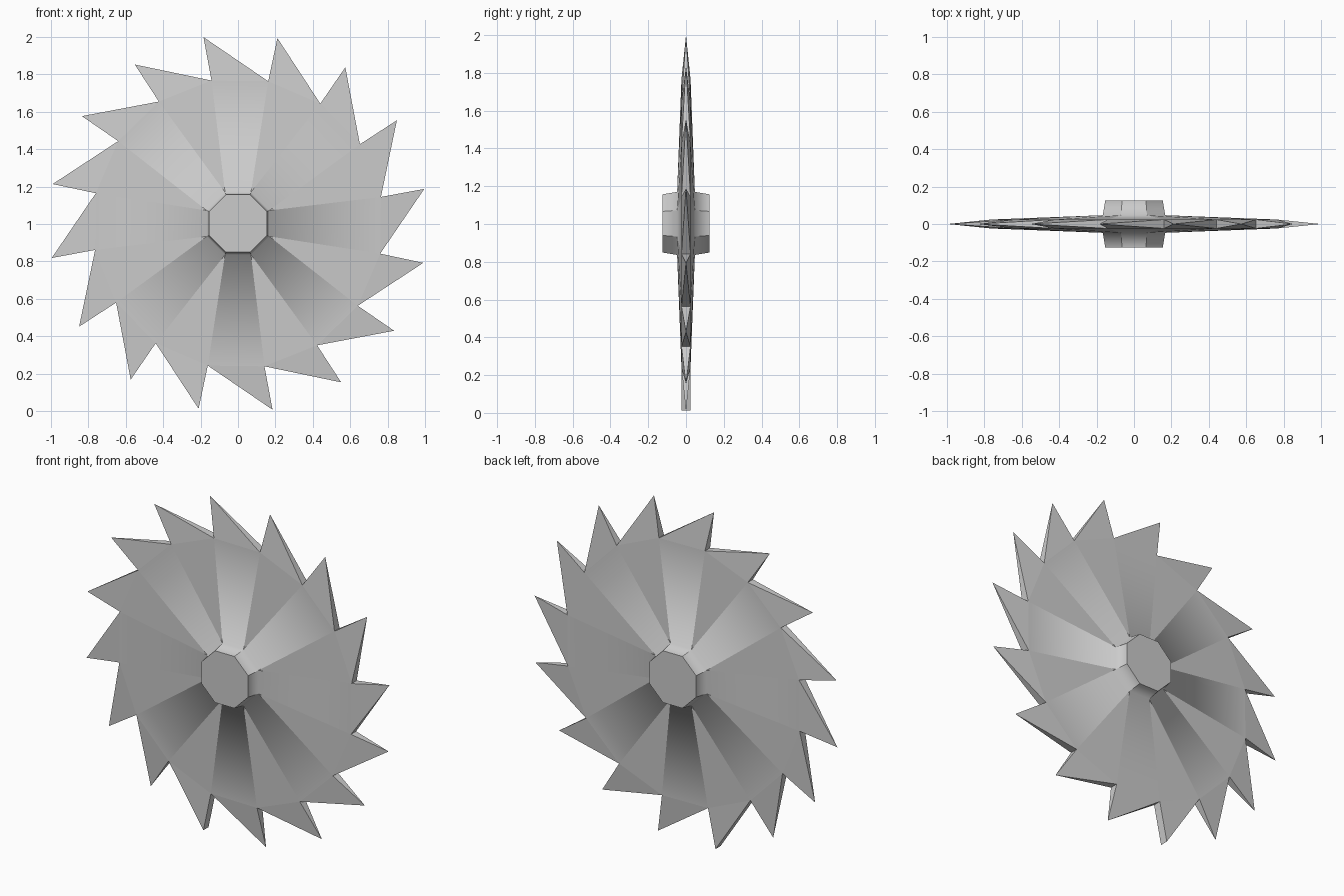
import bpy, bmesh
from math import cos, sin, radians

if "Cube" in bpy.data.objects:
    bpy.data.objects.remove(bpy.data.objects["Cube"])

CENTRE_Z = 1.003
TEETH = 16
TIP_R, ROOT_R = 1.013, 0.777
ROOT_Y, HUB_BASE_Y, HUB_END_Y = 0.024, 0.047, 0.125
HUB_BASE_R, HUB_END_R = 0.167 / cos(radians(22.5)), 0.154 / cos(radians(22.5))
BLUNT = 9  # one tooth keeps its full thickness at the tip

bm = bmesh.new()


def polar(r, degrees, y):
    a = radians(degrees)
    return bm.verts.new((r * cos(a), y, CENTRE_Z + r * sin(a)))


def tooth_angle(i):
    return 100.5 - i * 360 / TEETH


def face(*verts, smooth=False):
    f = bm.faces.new(verts)
    f.smooth = smooth
    return f


# Sharp tips shared by both sides
tips = [None if i == BLUNT else polar(TIP_R, tooth_angle(i), 0) for i in range(TEETH)]
roots, blunt_tip = {}, {}

# Each side: hub, blade panels and tooth faces
for s in (-1, 1):
    hub_end = [polar(HUB_END_R, 112.5 - 45 * k, s * HUB_END_Y) for k in range(8)]
    hub_base = [polar(HUB_BASE_R, 112.5 - 45 * k, s * HUB_BASE_Y) for k in range(8)]
    root = [polar(ROOT_R, tooth_angle(i), s * ROOT_Y) for i in range(TEETH)]
    roots[s] = root
    blunt_tip[s] = polar(TIP_R, tooth_angle(BLUNT), s * ROOT_Y)
    face(*hub_end)
    for k in range(8):
        n, i = (k + 1) % 8, 2 * k
        face(hub_end[k], hub_end[n], hub_base[n], hub_base[k], smooth=True)
        face(hub_base[k], hub_base[n], root[i + 1], root[i], smooth=True)
        face(hub_base[n], root[(i + 2) % TEETH], root[i + 1])
        # Only the hub-to-blade transition is smooth
        for pair in ((hub_end[k], hub_base[k]), (hub_base[k], root[i]),
                     (hub_base[n], root[i + 1]), (hub_end[k], hub_end[n]),
                     (root[i], root[i + 1])):
            bm.edges.get(pair).smooth = False
    for i in range(TEETH):
        face(root[i], tips[i] or blunt_tip[s], root[(i + 1) % TEETH])

# Cutting flanks joining the two sides
for i in range(TEETH):
    for j in (i, (i + 1) % TEETH):
        a, b = roots[-1][j], roots[1][j]
        if tips[i]:
            face(a, b, tips[i])
        else:
            face(a, b, blunt_tip[1], blunt_tip[-1])

bmesh.ops.recalc_face_normals(bm, faces=bm.faces[:])
mesh = bpy.data.meshes.new("saw_blade")
bm.to_mesh(mesh)
bm.free()
bpy.context.collection.objects.link(bpy.data.objects.new("saw_blade", mesh))
